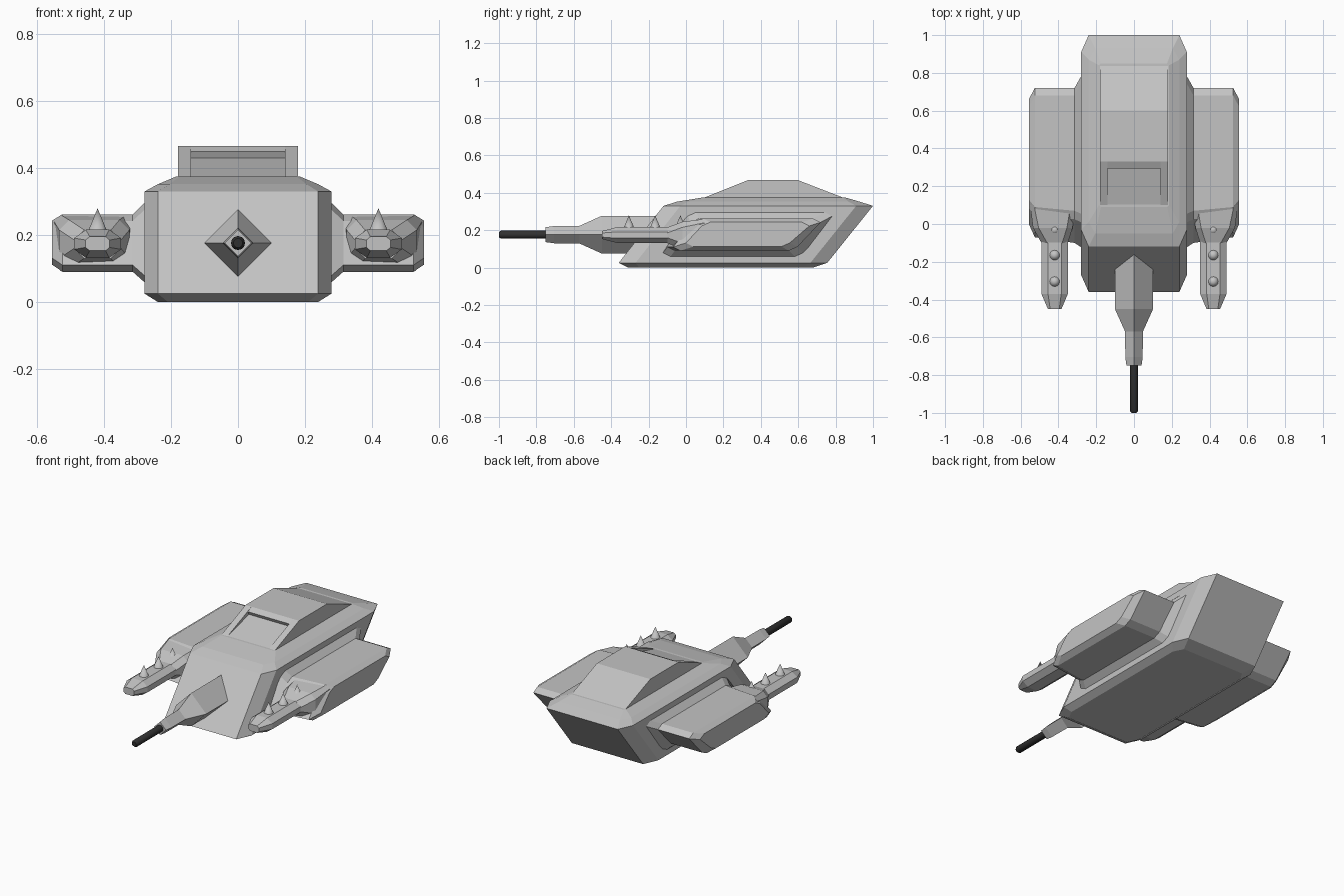
import bpy, bmesh, math

if "Cube" in bpy.data.objects:
    bpy.data.objects.remove(bpy.data.objects["Cube"])


def material(name, value):
    m = bpy.data.materials.new(name)
    m.diffuse_color = (value, value, value, 1)
    m.use_nodes = True
    m.node_tree.nodes["Principled BSDF"].inputs["Base Color"].default_value = m.diffuse_color
    return m


GREY = material("light grey metal", 0.55)
DARK = material("dark gun metal", 0.03)


def finish(name, bm, mat):
    bmesh.ops.recalc_face_normals(bm, faces=bm.faces)
    me = bpy.data.meshes.new(name)
    bm.to_mesh(me)
    bm.free()
    me.materials.append(mat)
    ob = bpy.data.objects.new(name, me)
    bpy.context.collection.objects.link(ob)
    return ob


def loft(name, rings, mat=GREY):
    """Skin a series of equal-length closed rings and cap both ends."""
    bm = bmesh.new()
    vs = [[bm.verts.new(p) for p in r] for r in rings]
    n = len(vs[0])
    for a, b in zip(vs, vs[1:]):
        for i in range(n):
            j = (i + 1) % n
            bm.faces.new((a[i], a[j], b[j], b[i]))
    bm.faces.new(vs[0])
    bm.faces.new(vs[-1])
    return finish(name, bm, mat)


def octagon(u0, u1, v0, v1, cu, cv):
    return [(u0 + cu, v0), (u1 - cu, v0), (u1, v0 + cv), (u1, v1 - cv),
            (u1 - cu, v1), (u0 + cu, v1), (u0, v1 - cv), (u0, v0 + cv)]


def prism_x(name, profile, x0, x1):
    return loft(name, [[(x, y, z) for y, z in profile] for x in (x0, x1)])


# Hull: leaning octagonal layers (z, front y, rear y, half width, chamfers)
hull = []
for z, y0, y1, w, cx, cy in [(0.0, -0.31, 0.68, 0.24, 0.03, 0.06),
                             (0.025, -0.36, 0.755, 0.28, 0.04, 0.09),
                             (0.33, -0.12, 1.0, 0.28, 0.04, 0.09),
                             (0.352, -0.05, 0.93, 0.24, 0.035, 0.06),
                             (0.375, 0.09, 0.85, 0.185, 0.01, 0.01)]:
    hull.append([(x, y, z) for x, y in octagon(-w, w, y0, y1, cx, cy)])
loft("hull", hull)

# Cabin: two full side rails with a lowered windscreen between them
prism_x("cabin_middle", [(0.10, 0.34), (0.10, 0.374), (0.305, 0.43), (0.295, 0.45),
                         (0.33, 0.467), (0.60, 0.467), (0.84, 0.374), (0.84, 0.34)],
        -0.14, 0.14)
for s, side in ((-1, "left"), (1, "right")):
    prism_x("cabin_rail_" + side, [(0.10, 0.34), (0.10, 0.375), (0.33, 0.467),
                                   (0.60, 0.467), (0.84, 0.374), (0.84, 0.34)],
            s * 0.14, s * 0.18)

for s, side in ((-1, "left"), (1, "right")):
    # Side pod: leaning outline lofted outwards (x, z range, y ranges)
    rings = []
    for x, z0, z1, b0, b1, t0, t1 in [(0.27, 0.05, 0.305, -0.13, 0.62, 0.02, 0.80),
                                      (0.315, 0.09, 0.262, -0.10, 0.58, 0.04, 0.72),
                                      (0.525, 0.09, 0.262, -0.07, 0.58, 0.06, 0.72),
                                      (0.557, 0.112, 0.243, 0.00, 0.54, 0.10, 0.66)]:
        c = 0.02
        rings.append([(s * x, y, z) for y, z in
                      [(b0 + 0.04, z0), (b1 - 0.03, z0), (b1 + 0.015, z0 + c),
                       (t1, z1 - c), (t1 - 0.04, z1), (t0 + 0.03, z1),
                       (t0 - 0.015, z1 - c), (b0, z0 + c)]])
    loft("side_pod_" + side, rings)

    # Collar tapering from the pod to the arm
    rings = []
    for y, x0, x1, z0, z1, c in [(-0.10, 0.35, 0.49, 0.13, 0.215, 0.03),
                                 (-0.02, 0.325, 0.535, 0.10, 0.245, 0.03),
                                 (0.10, 0.315, 0.55, 0.092, 0.26, 0.02)]:
        rings.append([(s * x, y, z) for x, z in octagon(x0, x1, z0, z1, c, c)])
    loft("pod_collar_" + side, rings)

    # Arm with a tapered tip
    rings = []
    for y, w, z0, z1, cx, cz in [(-0.45, 0.036, 0.153, 0.195, 0.012, 0.01),
                                 (-0.37, 0.07, 0.132, 0.216, 0.035, 0.025),
                                 (0.05, 0.07, 0.132, 0.216, 0.035, 0.025)]:
        rings.append([(s * x, y, z) for x, z in octagon(0.42 - w, 0.42 + w, z0, z1, cx, cz)])
    loft("arm_" + side, rings)

    # Three spikes along the arm
    for i, y in enumerate((-0.305, -0.165, -0.03)):
        bpy.ops.mesh.primitive_cone_add(vertices=12, radius1=0.029, radius2=0, depth=0.07,
                                        location=(s * 0.42, y, 0.245))
        ob = bpy.context.object
        ob.name = "spike_%s_%d" % (side, i + 1)
        ob.data.materials.append(GREY)
        bpy.ops.object.shade_smooth_by_angle(angle=math.radians(40))


def turned(name, sections, sides, mat):
    """Round or diamond sections along y at gun height."""
    return loft(name, [[(r * math.cos(2 * math.pi * k / sides), y,
                         0.176 + r * math.sin(2 * math.pi * k / sides))
                        for k in range(sides)] for y, r in sections], mat)


# Gun: diamond housing and dark barrel
turned("gun_housing", [(-0.75, 0.04), (-0.705, 0.046), (-0.57, 0.047),
                       (-0.45, 0.101), (-0.12, 0.101)], 4, GREY)
turned("gun_barrel", [(-1.0, 0.014), (-0.99, 0.021), (-0.72, 0.021)], 12, DARK)
bpy.context.view_layer.objects.active = bpy.data.objects["gun_barrel"]
bpy.ops.object.select_all(action='DESELECT')
bpy.data.objects["gun_barrel"].select_set(True)
bpy.ops.object.shade_smooth_by_angle(angle=math.radians(35))
